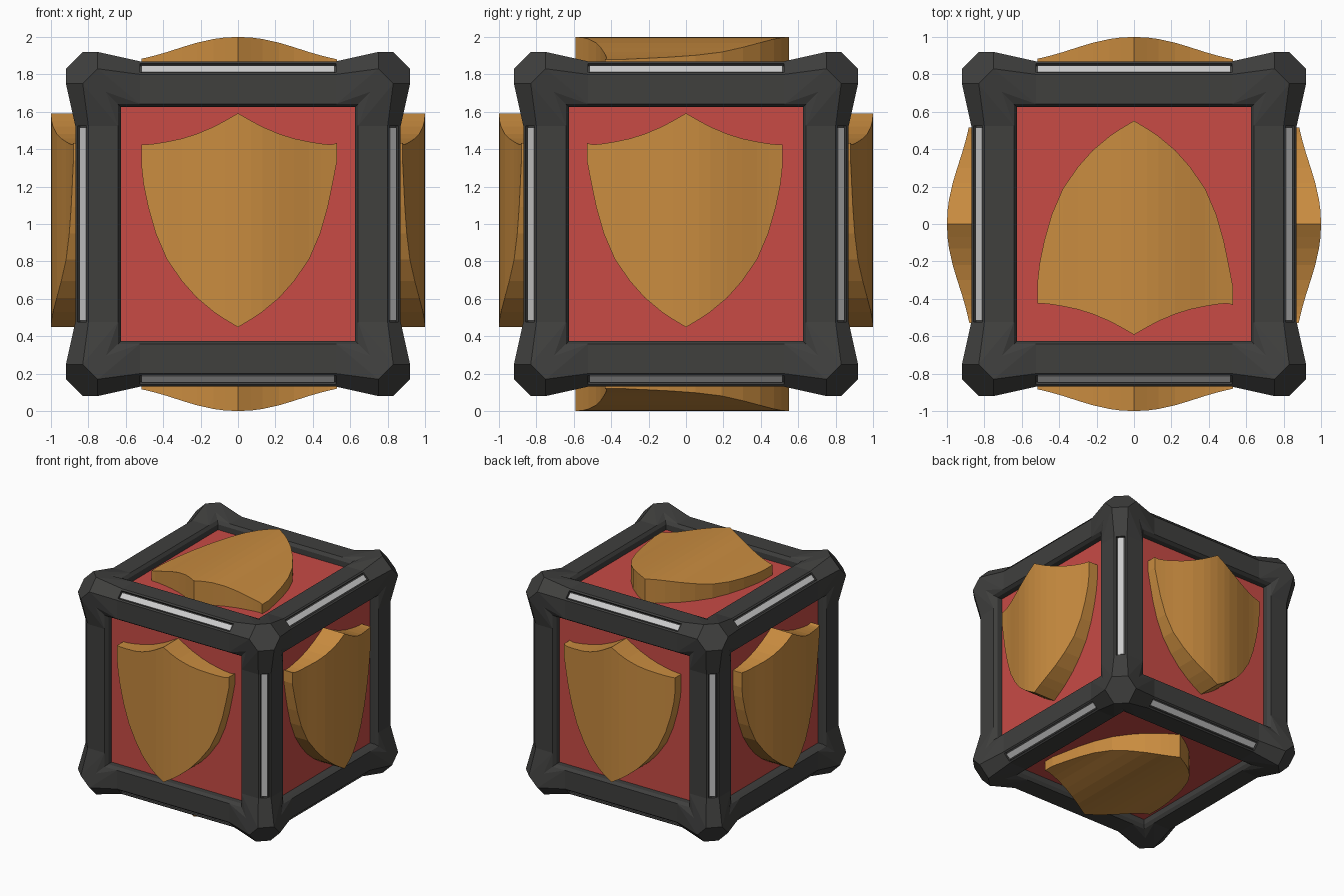
import bpy, bmesh
from itertools import permutations, product
from mathutils import Vector

if "Cube" in bpy.data.objects:
    bpy.data.objects.remove(bpy.data.objects["Cube"])


def material(name, rgb):
    m = bpy.data.materials.new(name)
    m.diffuse_color = (*rgb, 1)
    m.use_nodes = True
    m.node_tree.nodes["Principled BSDF"].inputs["Base Color"].default_value = m.diffuse_color
    return m


DARK = material("dark_metal", (0.05, 0.05, 0.048))
RED = material("red", (0.58, 0.07, 0.06))
GOLD = material("gold", (0.58, 0.26, 0.05))


def finish(bm, name, mat=None):
    bmesh.ops.recalc_face_normals(bm, faces=bm.faces[:])
    me = bpy.data.meshes.new(name)
    bm.to_mesh(me)
    bm.free()
    ob = bpy.data.objects.new(name, me)
    ob.location.z = 1
    if mat:
        me.materials.append(mat)
    bpy.context.collection.objects.link(ob)


def along(k, a, b, t):
    """Point at t along axis k, with a and b on the two other axes."""
    p = [0, 0, 0]
    p[k], p[(k + 1) % 3], p[(k + 2) % 3] = t, a, b
    return Vector(p)


def prism(bm, rings):
    """Close a loft between two equal rings of points."""
    r0, r1 = [[bm.verts.new(p) for p in r] for r in rings]
    n = len(r0)
    bm.faces.new(r0)
    bm.faces.new(r1)
    for i in range(n):
        j = (i + 1) % n
        bm.faces.new((r0[i], r0[j], r1[j], r1[i]))


def hull(bm, points):
    h = bmesh.new()
    for p in points:
        h.verts.new(p)
    res = bmesh.ops.convex_hull(h, input=h.verts[:])
    inner = {g for g in res["geom_interior"] + res["geom_unused"]
             if isinstance(g, bmesh.types.BMVert)}
    bmesh.ops.delete(h, geom=list(inner), context='VERTS')
    bmesh.ops.dissolve_limit(h, angle_limit=0.01, verts=h.verts[:], edges=h.edges[:])
    me = bpy.data.meshes.new("tmp")
    h.to_mesh(me)
    h.free()
    bm.from_mesh(me)
    bpy.data.meshes.remove(me)


OUT, CH, LIP, IN = 0.87, 0.80, 0.642, 0.625   # face, chamfer start, opening lip, opening
BEND = 0.525                                  # half length of the straight beams


def notch(s, d):
    """Point on the chamfer, s from its middle and d below it."""
    m, q = (OUT + CH) / 2, 0.7071
    return (m + (s - d) * q, m - (s + d) * q)


# Frame: straight beams with a slot in the chamfered edge
half = [(0.75, IN), (0.845, IN), (OUT, LIP), (OUT, CH), notch(0.034, 0), notch(0.034, 0.022)]
section = half + [(b, a) for a, b in reversed(half)]
bm = bmesh.new()
for k, sa, sb in product(range(3), (-1, 1), (-1, 1)):
    prism(bm, [[along(k, a * sa, b * sb, t) for a, b in section] for t in (-BEND, BEND)])

# Frame: flared corners ending in a six-sided facet
end = [(IN, IN), (0.845, IN), (OUT, LIP), (OUT, CH), (CH, OUT), (LIP, OUT), (IN, 0.845)]
knob = [Vector(p) for p in permutations((0.92, 0.83, 0.75))]
knob += [along(k, LIP, LIP, OUT) for k in range(3)]
knob += [along(k, IN, IN, 0.845) for k in range(3)]
for signs in product((-1, 1), repeat=3):
    for k in range(3):
        pts = knob + [along(k, a, b, BEND) for a, b in end]
        hull(bm, [Vector(c * s for c, s in zip(p, signs)) for p in pts])
finish(bm, "frame", DARK)

# Light strips lying in the slots
bm = bmesh.new()
strip = [notch(-0.024, 0.03), notch(0.024, 0.03), notch(0.024, 0.008), notch(-0.024, 0.008)]
for k, sa, sb in product(range(3), (-1, 1), (-1, 1)):
    prism(bm, [[along(k, a * sa, b * sb, t) for a, b in strip] for t in (-0.517, 0.517)])
finish(bm, "edge_strips")

# Shield columns: distance from middle, upper edge, lower edge, height
cols = [(0.07, 0.552, -0.51, 0.997), (0.13, 0.52, -0.47, 0.989), (0.22, 0.482, -0.395, 0.969),
        (0.30, 0.457, -0.305, 0.945), (0.38, 0.440, -0.19, 0.919), (0.44, 0.430, -0.05, 0.902),
        (0.48, 0.426, 0.09, 0.892), (0.505, 0.426, 0.21, 0.886)]
shield = [(-0.515, 0.425, 0.30, 0.884)] + [(-u, t, b, h) for u, t, b, h in reversed(cols)]
shield += [(0, 0.592, -0.552, 1.0)] + cols + [(0.53, 0.433, 0.34, 0.88)]

X, Y, Z = Vector((1, 0, 0)), Vector((0, 1, 0)), Vector((0, 0, 1))
sides = {"front": (X, Z, -Y), "back": (X, Z, Y), "right": (-Y, Z, X),
         "left": (-Y, Z, -X), "top": (X, -Y, Z), "bottom": (X, -Y, -Z)}
for name, (U, V, N) in sides.items():
    # Red panel behind the opening
    bm = bmesh.new()
    prism(bm, [[U * a + V * b + N * d for a, b in
                ((-0.64, -0.64), (0.64, -0.64), (0.64, 0.64), (-0.64, 0.64))]
               for d in (0.77, 0.80)])
    finish(bm, name + "_panel", RED)

    # Curved shield standing on the panel
    bm = bmesh.new()
    rows = [[bm.verts.new(U * u + V * v + N * d)
             for v, d in ((t, h), (b, h), (b, 0.79), (t, 0.79))] for u, t, b, h in shield]
    for p, q in zip(rows, rows[1:]):
        for i in range(4):
            j = (i + 1) % 4
            bm.faces.new((p[i], p[j], q[j], q[i]))
    bm.faces.new(rows[0])
    bm.faces.new(rows[-1])
    finish(bm, name + "_shield", GOLD)
